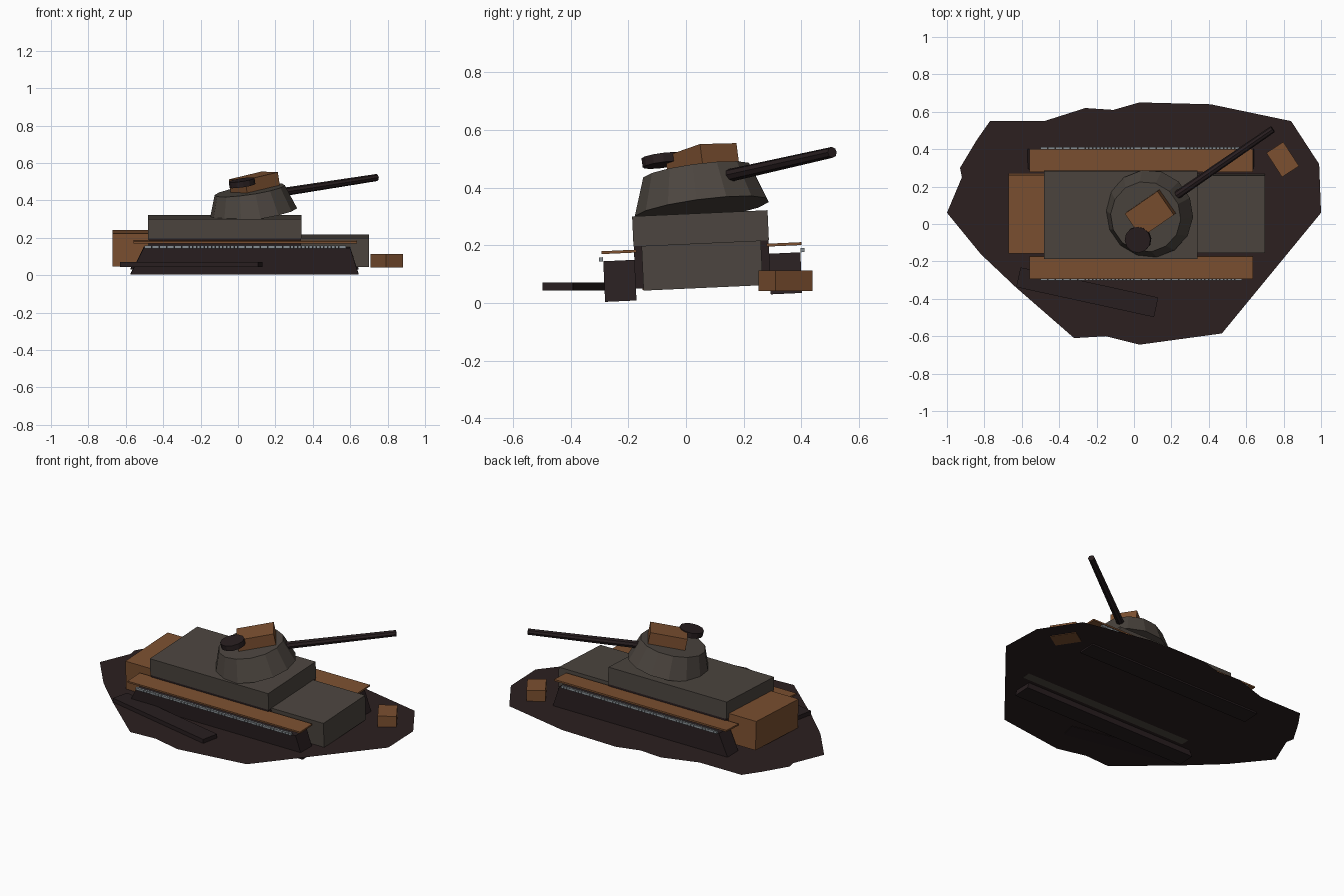
import bpy, bmesh
from math import radians
from mathutils import Matrix, Vector

cube = bpy.data.objects.get("Cube")
if cube:
    bpy.data.objects.remove(cube)


def material(name, rgb):
    m = bpy.data.materials.new(name)
    m.use_nodes = True
    m.diffuse_color = (*rgb, 1)
    bsdf = m.node_tree.nodes["Principled BSDF"]
    bsdf.inputs["Base Color"].default_value = (*rgb, 1)
    bsdf.inputs["Roughness"].default_value = 0.9
    return m


ARMOUR = material("armour grey", (0.072, 0.060, 0.050))
RUST = material("rust orange", (0.20, 0.080, 0.030))
DARK = material("charred metal", (0.021, 0.013, 0.014))
SOIL = material("scorched soil", (0.025, 0.014, 0.014))
STEEL = material("bare steel", (0.25, 0.28, 0.30))


def finish(name, bm, mat, matrix):
    bmesh.ops.recalc_face_normals(bm, faces=bm.faces)
    mesh = bpy.data.meshes.new(name)
    bm.to_mesh(mesh)
    bm.free()
    mesh.materials.append(mat)
    obj = bpy.data.objects.new(name, mesh)
    obj.matrix_world = matrix
    bpy.context.collection.objects.link(obj)
    return obj


def box(name, mat, x, y, z, matrix=Matrix(), taper=(0, 0)):
    """Box from (low, high) ranges; taper pulls in the top's x ends."""
    bm = bmesh.new()
    bmesh.ops.create_cube(bm, size=1)
    for v in bm.verts:
        top, right = v.co.z > 0, v.co.x > 0
        v.co = (x[right], y[v.co.y > 0], z[top])
        if top:
            v.co.x += -taper[1] if right else taper[0]
    return finish(name, bm, mat, matrix)


def drum(name, mat, sides, r1, r2, depth, matrix):
    """Cylinder or cone standing on its own origin."""
    bm = bmesh.new()
    bmesh.ops.create_cone(bm, cap_ends=True, segments=sides, radius1=r1, radius2=r2,
                          depth=depth, matrix=Matrix.Translation((0, 0, depth / 2)))
    return finish(name, bm, mat, matrix)


# Ground patch: one flat irregular sheet
outline = [(-1, .06), (-.92, .25), (-.93, .3), (-.84, .45), (-.77, .55), (-.48, .55),
           (-.26, .62), (-.11, .61), (.03, .65), (.41, .64), (.84, .55), (.99, .32),
           (1, .06), (.47, -.585), (.03, -.645), (-.15, -.6), (-.32, -.61),
           (-.63, -.34), (-.82, -.16)]
bm = bmesh.new()
bm.faces.new([bm.verts.new((x, y, 0.045)) for x, y in outline])
finish("ground_patch", bm, SOIL, Matrix())

# Hull, leaning slightly to one side
lean = Matrix.Translation((0, 0.062, 0)) @ Matrix.Rotation(radians(2.6), 4, 'X')
box("lower_hull", ARMOUR, (-.48, .7), (-.207, .207), (.052, .207), lean)
box("upper_hull", ARMOUR, (-.48, .34), (-.235, .235), (.207, .311), lean)
box("rear_stowage", RUST, (-.67, -.48), (-.21, .21), (.055, .233), lean)

# Running gear on both sides
for side, label in ((-1, "right"), (1, "left")):
    def span(a, b):
        return sorted((side * a, side * b))
    box(label + "_side_wall", DARK, (-.478, .338), span(.2, .234), (.06, .207), lean)
    box(label + "_track", DARK, (-.575, .645), span(.233, .342), (.019, .16), lean, (.07, .045))
    box(label + "_fender", RUST, (-.56, .635), span(.226, .347), (.185, .195), lean)
    links = box(label + "_track_links", STEEL, (-.5, -.482), span(.343, .357), (.16, .174), lean)
    array = links.modifiers.new("row", 'ARRAY')
    array.count = 54
    array.use_relative_offset = False
    array.use_constant_offset = True
    array.constant_offset_displace = (.02, 0, 0)

# Turret, knocked off its ring: tilted along the gun's heading
up = Vector((-.15, -.13, 1)).normalized()
ahead = Vector((.82, .57, 0))
ahead = (ahead - up * ahead.dot(up)).normalized()
tilt = Matrix((ahead, up.cross(ahead), up)).transposed().to_4x4()


def on_turret(x, y, z):
    return Matrix.Translation((x, y, z)) @ tilt


drum("turret", ARMOUR, 14, .237, .19, .132, on_turret(.082, .055, .325))
box("turret_bin", RUST, (-.108, .108), (-.077, .077), (-.04, .035), on_turret(.087, .056, .497))
drum("hatch", DARK, 12, .07, .07, .032, on_turret(.024, -.081, .478))

# Gun barrel
start, end = Vector((.18, .12, .435)), Vector((.742, .507, .522))
aim = (end - start).to_track_quat('Z', 'Y').to_matrix().to_4x4()
drum("gun_barrel", DARK, 8, .023, .019, (end - start).length, Matrix.Translation(start) @ aim)

# Debris lying around
box("loose_crate", RUST, (-.054, .054), (-.077, .077), (.042, .113),
    Matrix.Translation((.795, .345, 0)) @ Matrix.Rotation(radians(33), 4, 'Z'))
box("torn_track", DARK, (-.377, .377), (-.054, .054), (.043, .07),
    Matrix.Translation((-.25, -.365, 0)) @ Matrix.Rotation(radians(-12.3), 4, 'Z'))
